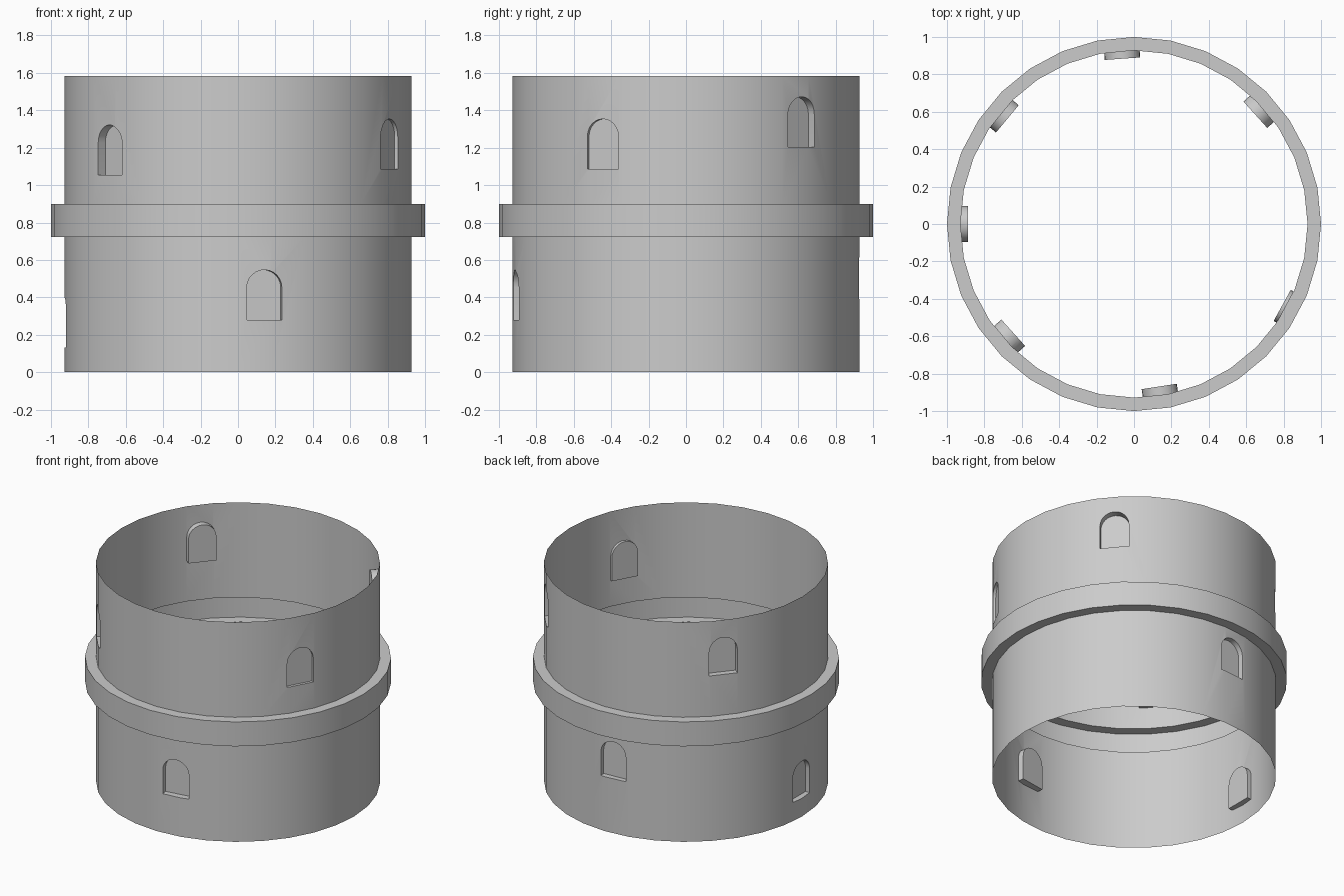
import bpy, bmesh, math
from mathutils import Matrix

if "Cube" in bpy.data.objects:
    bpy.data.objects.remove(bpy.data.objects["Cube"])

SIDES, R, TOP = 32, 0.928, 1.583
# windows: (angle in degrees, sill height, radius of the recessed back panel)
WINDOWS = [(-81.2, 0.28, 0.879), (222, 1.055, 0.869), (180, 0.132, 0.887),
           (140.3, 1.19, 0.88), (94, 0.392, 0.886), (42, 1.205, 0.873),
           (-28.8, 1.087, 0.904)]
W, H = 0.19, 0.267


def new_object(name, bm):
    bmesh.ops.recalc_face_normals(bm, faces=bm.faces[:])
    mesh = bpy.data.meshes.new(name)
    bm.to_mesh(mesh)
    bm.free()
    ob = bpy.data.objects.new(name, mesh)
    bpy.context.collection.objects.link(ob)
    return ob


# tower wall with its projecting band, closed for now so windows cut cleanly
bm = bmesh.new()
rings = []
for r, z in [(R, 0), (R, 0.722), (1, 0.722), (1, 0.898), (R, 0.898), (R, TOP)]:
    rings.append([bm.verts.new((r * math.cos(a), r * math.sin(a), z))
                  for a in (2 * math.pi * i / SIDES for i in range(SIDES))])
for lo, hi in zip(rings, rings[1:]):
    for i in range(SIDES):
        j = (i + 1) % SIDES
        bm.faces.new((lo[i], lo[j], hi[j], hi[i]))
bm.faces.new(rings[0])
bm.faces.new(rings[-1])
tower = new_object("tower_wall", bm)

# arched window prisms, all in one cutter
bm = bmesh.new()
spring = H - W / 2
arch = [(-W / 2, 0), (W / 2, 0)] + [
    (W / 2 * math.cos(t), spring + W / 2 * math.sin(t))
    for t in (math.pi * k / 12 for k in range(13))]
for deg, sill, depth in WINDOWS:
    m = Matrix.Rotation(math.radians(deg), 4, 'Z')
    back = [bm.verts.new(m @ Matrix.Translation((depth, y, sill + z)).translation) for y, z in arch]
    front = [bm.verts.new(m @ Matrix.Translation((1.1, y, sill + z)).translation) for y, z in arch]
    bm.faces.new(back)
    bm.faces.new(front)
    for i in range(len(arch)):
        j = (i + 1) % len(arch)
        bm.faces.new((back[i], back[j], front[j], front[i]))
cutter = new_object("window_cutter", bm)
cutter.hide_render = True

# cut the recesses
mod = tower.modifiers.new("windows", 'BOOLEAN')
mod.operation, mod.solver, mod.object = 'DIFFERENCE', 'EXACT', cutter
dg = bpy.context.evaluated_depsgraph_get()
cut_mesh = bpy.data.meshes.new_from_object(tower.evaluated_get(dg))
tower.modifiers.clear()
tower.data = cut_mesh
bpy.data.objects.remove(cutter)

# open both ends, leaving a thin hollow shell
bm = bmesh.new()
bm.from_mesh(tower.data)
caps = [f for f in bm.faces
        if all(v.co.z < 1e-4 for v in f.verts) or all(v.co.z > TOP - 1e-4 for v in f.verts)]
bmesh.ops.delete(bm, geom=caps, context='FACES')
bm.to_mesh(tower.data)
bm.free()

bpy.context.view_layer.objects.active = tower
tower.select_set(True)
bpy.ops.object.shade_smooth_by_angle(angle=math.radians(30))
